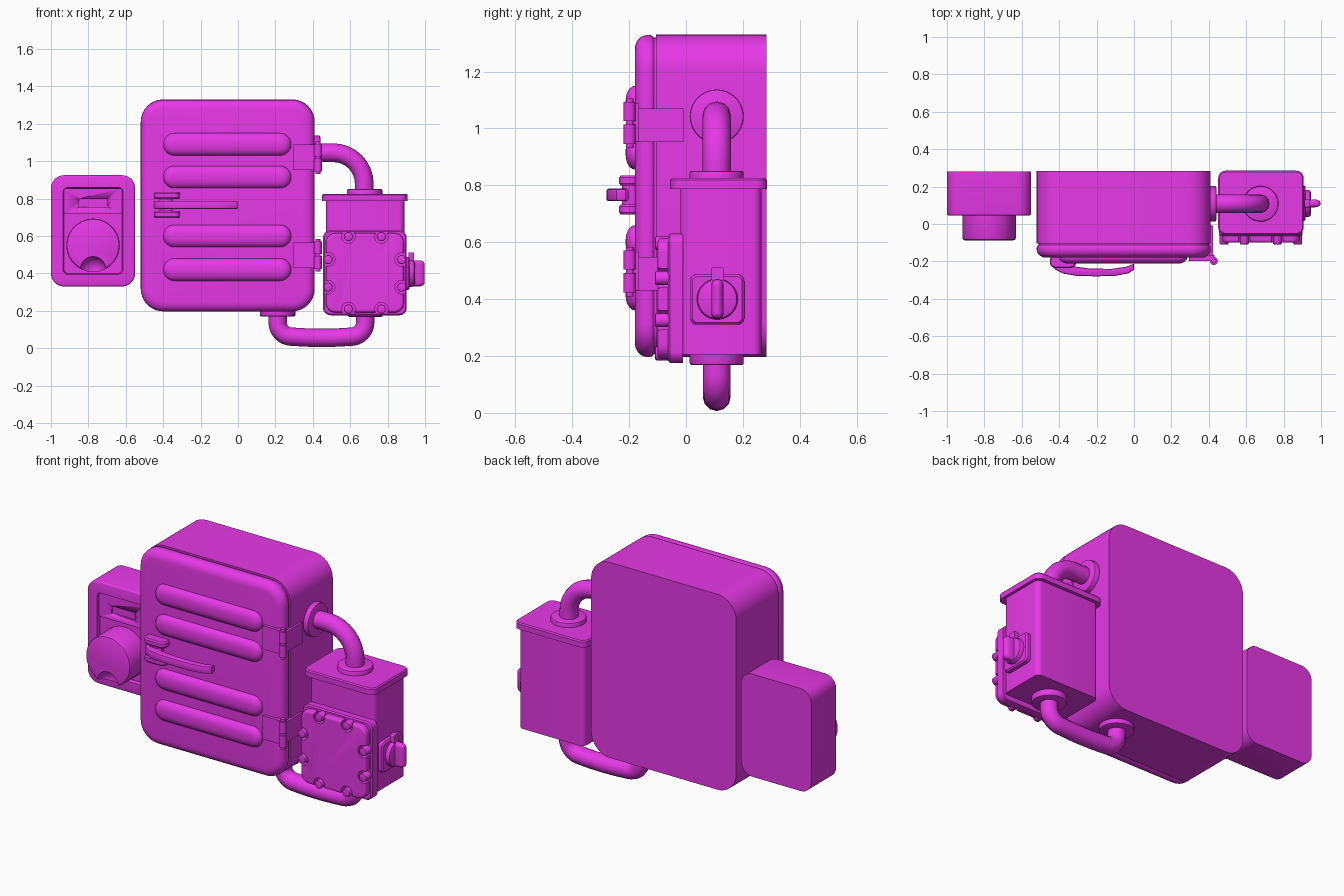
import bpy, bmesh, math
from mathutils import Vector

if "Cube" in bpy.data.objects:
    bpy.data.objects.remove(bpy.data.objects["Cube"])

mat = bpy.data.materials.new("magenta_paint")
mat.diffuse_color = (0.8, 0.04, 0.8, 1)
mat.use_nodes = True
mat.node_tree.nodes["Principled BSDF"].inputs["Base Color"].default_value = mat.diffuse_color


def finish(ob):
    bpy.ops.object.select_all(action='DESELECT')
    ob.select_set(True)
    bpy.context.view_layer.objects.active = ob
    bpy.ops.object.shade_smooth_by_angle(angle=math.radians(35))
    ob.data.materials.clear()
    ob.data.materials.append(mat)


def add_mesh(name, bm):
    bmesh.ops.remove_doubles(bm, verts=bm.verts, dist=1e-5)
    bmesh.ops.recalc_face_normals(bm, faces=bm.faces)
    me = bpy.data.meshes.new(name)
    bm.to_mesh(me)
    bm.free()
    ob = bpy.data.objects.new(name, me)
    bpy.context.collection.objects.link(ob)
    finish(ob)
    return ob


# Rounded rectangle lofted along an axis; rings = (depth, inset[, corner radius])
def slab(name, u0, u1, v0, v1, r, rings, axis='Y', seg=8):
    bm = bmesh.new()
    loops = []
    for ring in rings:
        d, i = ring[:2]
        rr = ring[2] if len(ring) > 2 else max(r - i, 0.002)
        loop = []
        corners = [(u1, v1, -1, -1), (u0, v1, 1, -1), (u0, v0, 1, 1), (u1, v0, -1, 1)]
        for q, (cu, cv, su, sv) in enumerate(corners):
            for k in range(seg + 1):
                a = math.pi / 2 * (q + k / seg)
                u = cu + su * (i + rr) + rr * math.cos(a)
                v = cv + sv * (i + rr) + rr * math.sin(a)
                co = {'Y': (u, d, v), 'X': (d, u, v), 'Z': (u, v, d)}[axis]
                loop.append(bm.verts.new(co))
        loops.append(loop)
    for a, b in zip(loops, loops[1:]):
        for k in range(len(a)):
            n = (k + 1) % len(a)
            bm.faces.new((a[k], a[n], b[n], b[k]))
    bm.faces.new(loops[0])
    bm.faces.new(loops[-1])
    return add_mesh(name, bm)


def disk(name, u, v, r, d0, d1, axis='Y', bev=0.0):
    s = 1 if d1 > d0 else -1
    rings = [(d0, 0), (d1 - s * bev, 0)]
    if bev:
        rings += [(d1 - s * bev * 0.3, bev * 0.3), (d1, bev)]
    return slab(name, u - r, u + r, v - r, v + r, r, rings, axis, 7)


# Quarter-round front edge from depth d0 to d1
def dome(d0, d1, inset, n=5):
    return [(d0 + (d1 - d0) * math.sin(t), inset * (1 - math.cos(t)))
            for t in (math.pi / 2 * k / n for k in range(n + 1))]


def cut(ob, cutter):
    m = ob.modifiers.new("cut", 'BOOLEAN')
    m.object, m.operation, m.solver = cutter, 'DIFFERENCE', 'EXACT'
    bpy.context.view_layer.objects.active = ob
    bpy.ops.object.modifier_apply(modifier=m.name)
    bpy.data.objects.remove(cutter)


# Pipe through (x, z, corner radius) points at a fixed y
def pipe(name, pts, y, rad):
    path = [Vector(pts[0][:2])]
    for a, c, b in zip(pts, pts[1:], pts[2:]):
        C = Vector(c[:2])
        d1 = (Vector(a[:2]) - C).normalized() * c[2]
        d2 = (Vector(b[:2]) - C).normalized() * c[2]
        for k in range(9):
            t = math.pi / 2 * k / 8
            path.append(C + d1 * (1 - math.sin(t)) + d2 * (1 - math.cos(t)))
    path.append(Vector(pts[-1][:2]))
    cu = bpy.data.curves.new(name, 'CURVE')
    cu.dimensions = '3D'
    cu.bevel_depth, cu.bevel_resolution, cu.use_fill_caps = rad, 4, True
    sp = cu.splines.new('POLY')
    sp.points.add(len(path) - 1)
    for p, q in zip(sp.points, path):
        p.co = (q.x, y, q.y, 1)
    ob = bpy.data.objects.new(name, cu)
    bpy.context.collection.objects.link(ob)
    bpy.ops.object.select_all(action='DESELECT')
    ob.select_set(True)
    bpy.context.view_layer.objects.active = ob
    bpy.ops.object.convert(target='MESH')
    finish(bpy.context.object)


# Main cabinet, seal and door
slab("cabinet_body", -0.52, 0.41, 0.197, 1.33, 0.12, [(0.283, 0), (-0.105, 0)])
slab("door_seal", -0.51, 0.40, 0.207, 1.32, 0.11, [(-0.1, 0), (-0.125, 0)])
slab("cabinet_door", -0.52, 0.41, 0.197, 1.328, 0.12,
     [(-0.11, 0.012), (-0.118, 0.003), (-0.125, 0)] + dome(-0.138, -0.18, 0.05))
for k, z in enumerate((1.09, 0.915, 0.60, 0.42)):
    slab(f"door_rib_{k}", -0.40, 0.285, z - 0.06, z + 0.06, 0.06,
         [(-0.17, 0)] + dome(-0.178, -0.212, 0.05))

# Door handle: two brackets and a lever
for k, z in enumerate((0.715, 0.817)):
    slab(f"handle_bracket_{k}", -0.45, -0.31, -0.235, -0.165, 0.03,
         [(z - 0.018, 0.006), (z - 0.01, 0), (z + 0.01, 0), (z + 0.018, 0.006)], 'Z')
slab("handle_pivot", -0.42, -0.35, -0.225, -0.17, 0.02, [(0.70, 0), (0.83, 0)], 'Z')
bm = bmesh.new()
outline = [(-0.45, -0.19), (-0.445, -0.215), (-0.42, -0.245), (-0.38, -0.265), (-0.31, -0.277),
           (-0.2, -0.28), (-0.1, -0.277), (-0.03, -0.264), (0, -0.245), (0, -0.212),
           (-0.04, -0.228), (-0.12, -0.24), (-0.24, -0.238), (-0.33, -0.225), (-0.37, -0.18)]
f = bm.faces.new([bm.verts.new((x, y, 0.744)) for x, y in outline])
top = bmesh.ops.extrude_face_region(bm, geom=[f])["geom"]
bmesh.ops.translate(bm, vec=(0, 0, 0.044), verts=[g for g in top if isinstance(g, bmesh.types.BMVert)])
rim = [e for e in bm.edges if abs(e.verts[0].co.z - e.verts[1].co.z) < 1e-4]
bmesh.ops.bevel(bm, geom=rim, offset=0.008, segments=2, profile=0.5, affect='EDGES')
add_mesh("handle_lever", bm)

# Hinges
for k, z in enumerate((1.02, 0.498)):
    slab(f"hinge_front_leaf_{k}", 0.295, 0.43, z - 0.068, z + 0.068, 0.004, [(-0.165, 0), (-0.198, 0)])
    slab(f"hinge_side_leaf_{k}", -0.185, -0.008, z - 0.068, z + 0.05, 0.004, [(0.395, 0), (0.423, 0)], 'X')
    disk(f"hinge_knuckle_top_{k}", 0.427, -0.198, 0.021, z + 0.006, z + 0.072, 'Z')
    disk(f"hinge_knuckle_bottom_{k}", 0.427, -0.198, 0.021, z - 0.074, z - 0.006, 'Z')
    disk(f"hinge_pin_{k}", 0.427, -0.198, 0.013, z - 0.088, z + 0.086, 'Z')

# Left control box with recessed panel, slot and dial
slab("control_box", -1.0, -0.55, 0.33, 0.925, 0.07,
     [(0.28, 0), (0.056, 0)] + dome(0.056, 0.045, 0.01, 3) +
     [(0.045, 0.065, 0.025), (0.066, 0.07, 0.022)])
plate = slab("display_plate", -0.93, -0.62, 0.718, 0.855, 0.012, [(0.075, 0), (0.054, 0)])
cut(plate, slab("slot_cutter", -0.85, -0.698, 0.755, 0.80, 0.004, [(0.064, 0), (0.0, 0)]))
dial = disk("dial", -0.775, 0.55, 0.143, 0.075, -0.087, 'Y', 0.012)
bm = bmesh.new()
bmesh.ops.create_uvsphere(bm, u_segments=24, v_segments=14, radius=0.068)
bmesh.ops.translate(bm, vec=(-0.775, -0.087, 0.422), verts=bm.verts)
cut(dial, add_mesh("dial_notch_cutter", bm))
finish(dial)

# Right junction box with lid
slab("junction_box", 0.47, 0.89, -0.02, 0.265, 0.03, [(0.205, 0), (0.80, 0)], 'Z')
slab("junction_lid", 0.45, 0.907, -0.056, 0.285, 0.04,
     [(0.787, 0), (0.818, 0), (0.825, 0.006)], 'Z')

# Bolted front cover with scalloped raised panel
slab("cover_plate", 0.455, 0.902, 0.176, 0.63, 0.04, [(-0.01, 0), (-0.056, 0), (-0.063, 0.007)])
panel = slab("cover_panel", 0.47, 0.887, 0.191, 0.615, 0.05, [(-0.055, 0)] + dome(-0.085, -0.1, 0.015, 4))
bolts = [(x, z) for x in (0.59, 0.767) for z in (0.209, 0.597)]
bolts += [(x, z) for x in (0.482, 0.875) for z in (0.326, 0.474)]
for k, (x, z) in enumerate(bolts):
    cut(panel, disk("scallop_cutter", x, z, 0.036, -0.04, -0.2))
    disk(f"cover_bolt_{k}", x, z, 0.024, -0.05, -0.109, 'Y', 0.006)
finish(panel)

# Side rotary switch
slab("switch_plate", 0.015, 0.205, 0.31, 0.487, 0.025, [(0.88, 0), (0.91, 0), (0.918, 0.008)], 'X')
disk("switch_base", 0.11, 0.4, 0.072, 0.91, 0.945, 'X', 0.012)
slab("switch_grip", 0.089, 0.132, 0.33, 0.47, 0.02,
     [(0.93, 0)] + dome(0.965, 0.998, 0.02, 4), 'X')
slab("switch_pointer", 0.089, 0.132, 0.44, 0.512, 0.006, [(0.912, 0), (0.94, 0)], 'X')

# Pipes and their flanges
PY = 0.108
pipe("upper_pipe", [(0.40, 1.045), (0.675, 1.045, 0.165), (0.675, 0.82)], PY, 0.05)
pipe("lower_pipe", [(0.212, 0.2), (0.212, 0.066, 0.07), (0.45, 0.052, 0.1),
                    (0.68, 0.066, 0.07), (0.68, 0.21)], PY, 0.049)
disk("cabinet_side_flange", PY, 1.042, 0.095, 0.405, 0.44, 'X', 0.008)
disk("lid_flange", 0.677, PY, 0.095, 0.82, 0.851, 'Z', 0.008)
disk("cabinet_bottom_flange", 0.212, PY, 0.095, 0.2, 0.17, 'Z', 0.008)
disk("junction_bottom_flange", 0.68, PY, 0.095, 0.21, 0.168, 'Z', 0.008)
